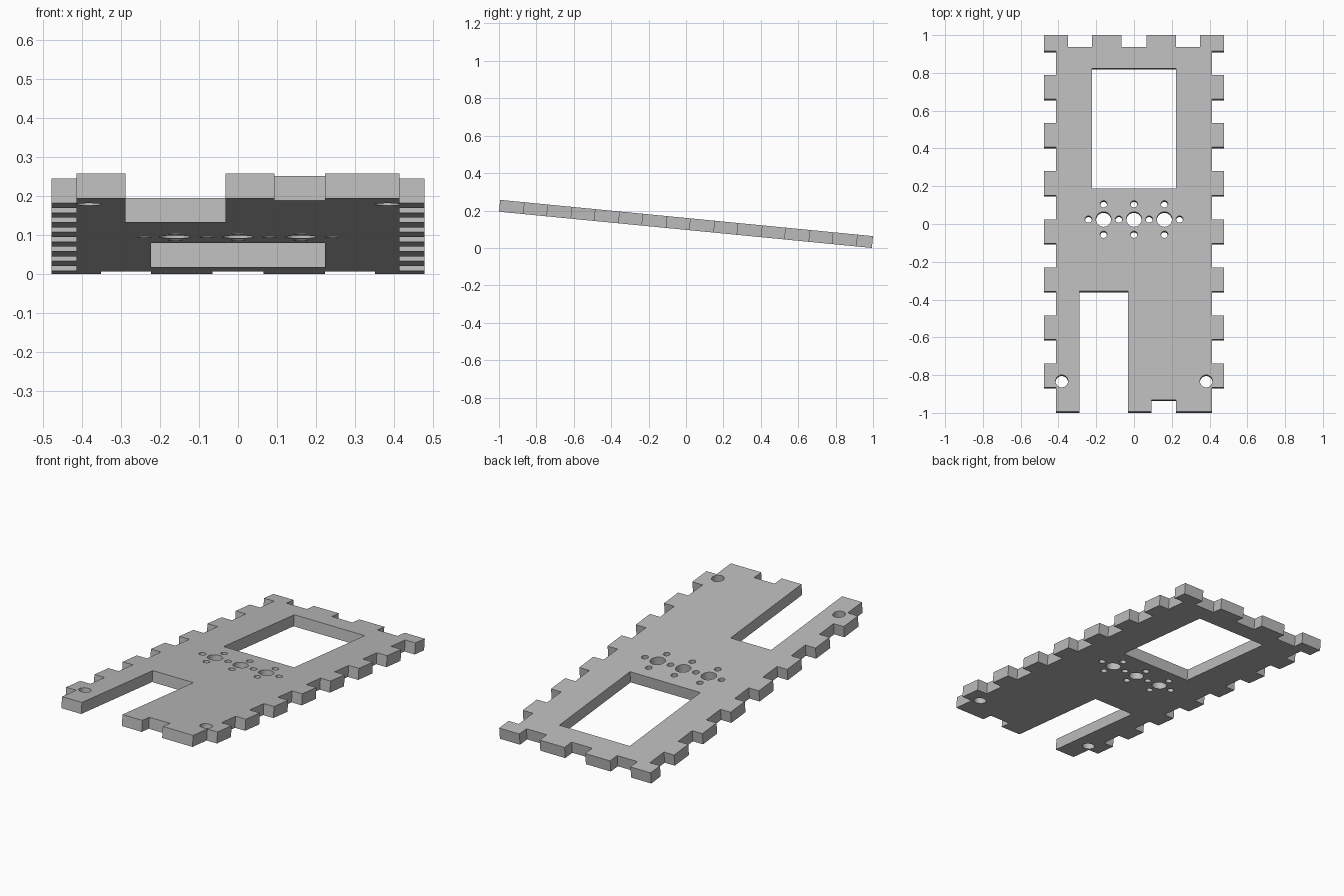
import bpy
import bmesh
import math

cube = bpy.data.objects.get("Cube")
if cube:
    bpy.data.objects.remove(cube, do_unlink=True)

THICK = 0.0635
HALF_LEN = 1.0015
BODY_X, TAB_X = 0.413, 0.477
TAB = 0.1278
TILT = math.radians(5.55)

grey = bpy.data.materials.new("plate grey")
grey.use_nodes = True
colour = (0.5, 0.5, 0.5, 1)
grey.diffuse_color = colour
grey.node_tree.nodes["Principled BSDF"].inputs["Base Color"].default_value = colour


def side_profile():
    """Right-hand toothed edge, from the front corner to the back corner."""
    pts = [(BODY_X, -HALF_LEN)]
    first = HALF_LEN - 0.085 - 15 * TAB + TAB
    for i in range(7):
        low = first + 2 * i * TAB
        high = low + TAB
        pts += [(BODY_X, low), (TAB_X, low), (TAB_X, high), (BODY_X, high)]
    low = HALF_LEN - 0.085
    return pts + [(BODY_X, low), (TAB_X, low), (TAB_X, HALF_LEN)]


def notch(x0, x1, edge, inner):
    return [(x0, edge), (x0, inner), (x1, inner), (x1, edge)]


def circle(x, y, r, n=32):
    return [(x + r * math.cos(math.tau * i / n), y + r * math.sin(math.tau * i / n))
            for i in range(n)]


# Outer outline: right edge, back notches, left edge, front slot and notch
right = side_profile()
outline = list(right)
for x0, x1 in ((0.35, 0.222), (0.065, -0.065), (-0.222, -0.35)):
    outline += notch(x0, x1, HALF_LEN, HALF_LEN - THICK)
outline += [(-x, y) for x, y in reversed(right)]
outline += notch(-0.288, -0.032, -HALF_LEN, -0.36)
outline += notch(0.093, 0.222, -HALF_LEN, -HALF_LEN + THICK)

# Window and drilled holes
loops = [outline, [(-0.222, 0.185), (0.222, 0.185), (0.222, 0.824), (-0.222, 0.824)]]
row_y = 0.022
for x in (-0.161, 0, 0.161):
    loops.append(circle(x, row_y, 0.04))
    loops += [circle(x, row_y + d, 0.018) for d in (-0.081, 0.081)]
loops += [circle(x, row_y, 0.018) for x in (-0.241, -0.08, 0.08, 0.241)]
loops += [circle(x, -0.839, 0.033) for x in (-0.382, 0.382)]

# Filled profile extruded to the plate thickness
curve = bpy.data.curves.new("plate_profile", "CURVE")
curve.dimensions = "2D"
curve.fill_mode = "BOTH"
curve.extrude = THICK / 2
for loop in loops:
    spline = curve.splines.new("POLY")
    spline.points.add(len(loop) - 1)
    for point, (x, y) in zip(spline.points, loop):
        point.co = (x, y, 0, 1)
    spline.use_cyclic_u = True

source = bpy.data.objects.new("plate_profile", curve)
bpy.context.collection.objects.link(source)
bpy.context.view_layer.update()
depsgraph = bpy.context.evaluated_depsgraph_get()
mesh = bpy.data.meshes.new_from_object(source.evaluated_get(depsgraph))
bpy.data.objects.remove(source, do_unlink=True)

# Weld the caps to the walls
bm = bmesh.new()
bm.from_mesh(mesh)
bmesh.ops.remove_doubles(bm, verts=bm.verts, dist=0.0002)
bmesh.ops.recalc_face_normals(bm, faces=bm.faces)
for face in bm.faces:
    face.smooth = False
    face.material_index = 0
bm.to_mesh(mesh)
bm.free()
mesh.materials.clear()
mesh.materials.append(grey)

# Tilted so the front end is raised
plate = bpy.data.objects.new("slotted_plate", mesh)
plate.rotation_euler.x = -TILT
plate.location.z = HALF_LEN * math.sin(TILT) + THICK / 2 * math.cos(TILT)
bpy.context.collection.objects.link(plate)
bpy.context.view_layer.objects.active = plate
plate.select_set(True)
bpy.ops.object.shade_smooth_by_angle(angle=math.radians(30))
